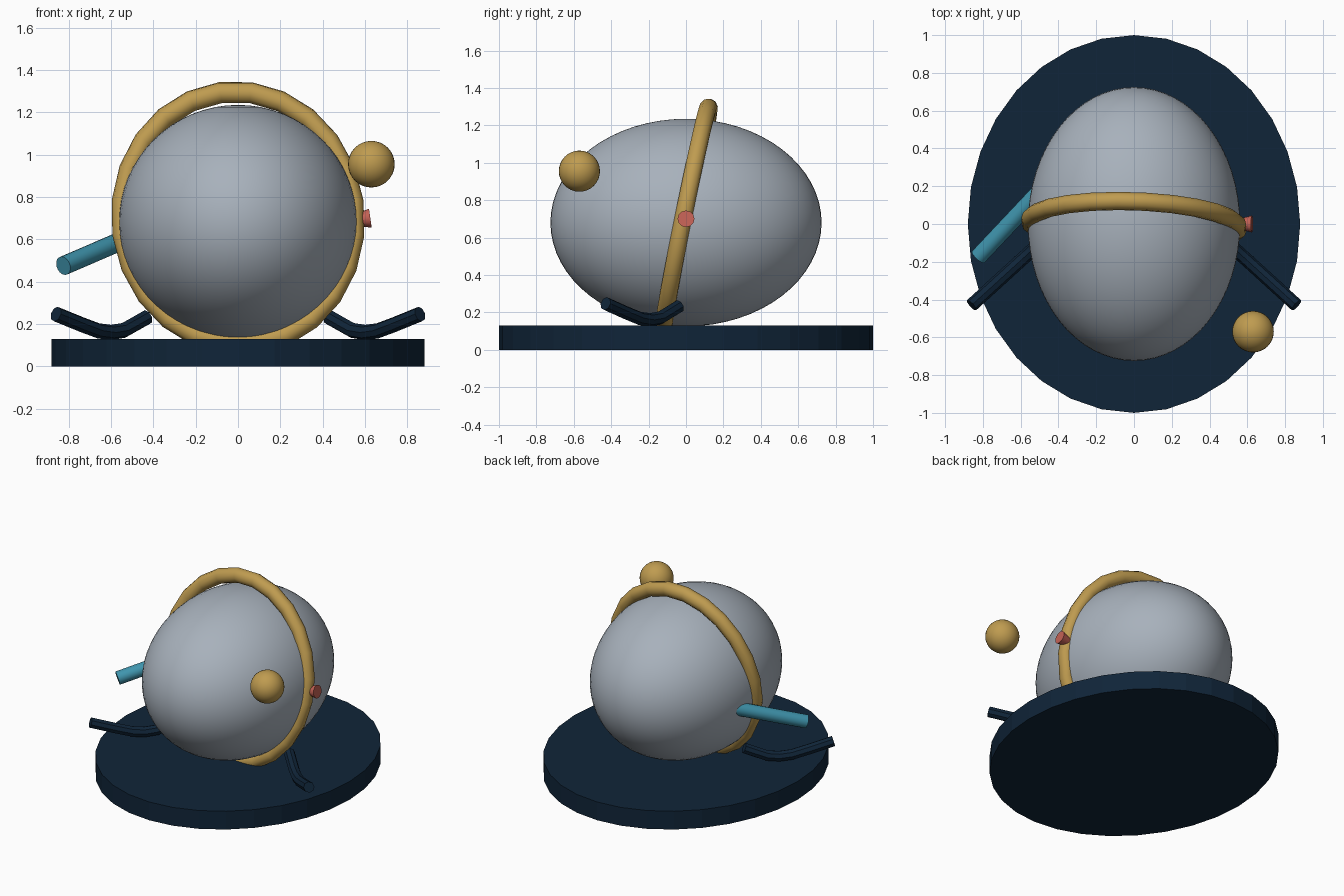
import bpy, math
from mathutils import Vector

if "Cube" in bpy.data.objects:
    bpy.data.objects.remove(bpy.data.objects["Cube"])


def material(name, rgb):
    m = bpy.data.materials.new(name)
    m.diffuse_color = (*rgb, 1)
    m.use_nodes = True
    m.node_tree.nodes["Principled BSDF"].inputs["Base Color"].default_value = m.diffuse_color
    return m


GREY = material("cool grey", (0.39, 0.44, 0.50))
BRASS = material("brass", (0.52, 0.33, 0.08))
NAVY = material("dark navy", (0.005, 0.018, 0.04))
TEAL = material("teal", (0.05, 0.30, 0.42))
RED = material("coral red", (0.55, 0.12, 0.09))


def finish(name, mat, smooth=None):
    """Name and colour the active object, bake its transform, shade it."""
    ob = bpy.context.object
    ob.name = name
    ob.data.materials.append(mat)
    bpy.ops.object.transform_apply(location=True, rotation=True, scale=True)
    if smooth is not None:
        bpy.ops.object.shade_smooth_by_angle(angle=math.radians(smooth))
    return ob


def rod(name, mat, a, b, r1, r2, sides):
    """Capped rod or cone from a to b."""
    a, b = Vector(a), Vector(b)
    d = b - a
    bpy.ops.mesh.primitive_cone_add(vertices=sides, radius1=r1, radius2=r2, depth=d.length,
                                    location=(a + b) / 2,
                                    rotation=d.to_track_quat('Z', 'Y').to_euler())
    return finish(name, mat, 40)


def bent_tube(name, mat, points, radius):
    """Capped tube along a polyline."""
    cu = bpy.data.curves.new(name, 'CURVE')
    cu.dimensions = '3D'
    cu.bevel_depth = radius
    cu.bevel_resolution = 2
    cu.use_fill_caps = True
    sp = cu.splines.new('POLY')
    sp.points.add(len(points) - 1)
    for p, co in zip(sp.points, points):
        p.co = (*co, 1)
    ob = bpy.data.objects.new(name, cu)
    bpy.context.collection.objects.link(ob)
    bpy.ops.object.select_all(action='DESELECT')
    ob.select_set(True)
    bpy.context.view_layer.objects.active = ob
    bpy.ops.object.convert(target='MESH')
    finish(name, mat, 40)


# Oval base plate
bpy.ops.mesh.primitive_cylinder_add(vertices=32, radius=1, depth=0.13, location=(0, 0, 0.065))
bpy.context.object.scale = (0.88, 1, 1)
finish("base_plate", NAVY)

# Egg-shaped body
bpy.ops.mesh.primitive_uv_sphere_add(segments=64, ring_count=32, radius=1, location=(0, 0, 0.68))
bpy.context.object.scale = (0.562, 0.725, 0.555)
finish("body", GREY, 60)

# Tilted oval ring around the body
bpy.ops.mesh.primitive_torus_add(major_segments=24, minor_segments=10,
                                 major_radius=0.553, minor_radius=0.046,
                                 location=(0, 0, 0.70),
                                 rotation=(math.radians(78.5), math.radians(-8), 0))
bpy.context.object.scale = (1, 1.105, 1.05)
finish("ring", BRASS, 50)

# Floating ball
bpy.ops.mesh.primitive_uv_sphere_add(segments=32, ring_count=16, radius=0.11,
                                     location=(0.63, -0.57, 0.955))
finish("ball", BRASS, 60)

# Flared pin on the ring and the side pipe
rod("pin", RED, (0.555, 0, 0.69), (0.625, 0, 0.70), 0.028, 0.045, 12)
rod("side_pipe", TEAL, (-0.825, -0.175, 0.475), (-0.50, 0.17, 0.615), 0.045, 0.045, 16)

# Pair of bent arms resting on the base
ARM = [(0.86, 0.247), (0.74, 0.198), (0.66, 0.168), (0.60, 0.16), (0.54, 0.17), (0.43, 0.232)]
for side, s in (("left", -1), ("right", 1)):
    bent_tube(side + "_arm", NAVY, [(s * x, -0.43 + 0.91 * (0.86 - x), z) for x, z in ARM], 0.036)
